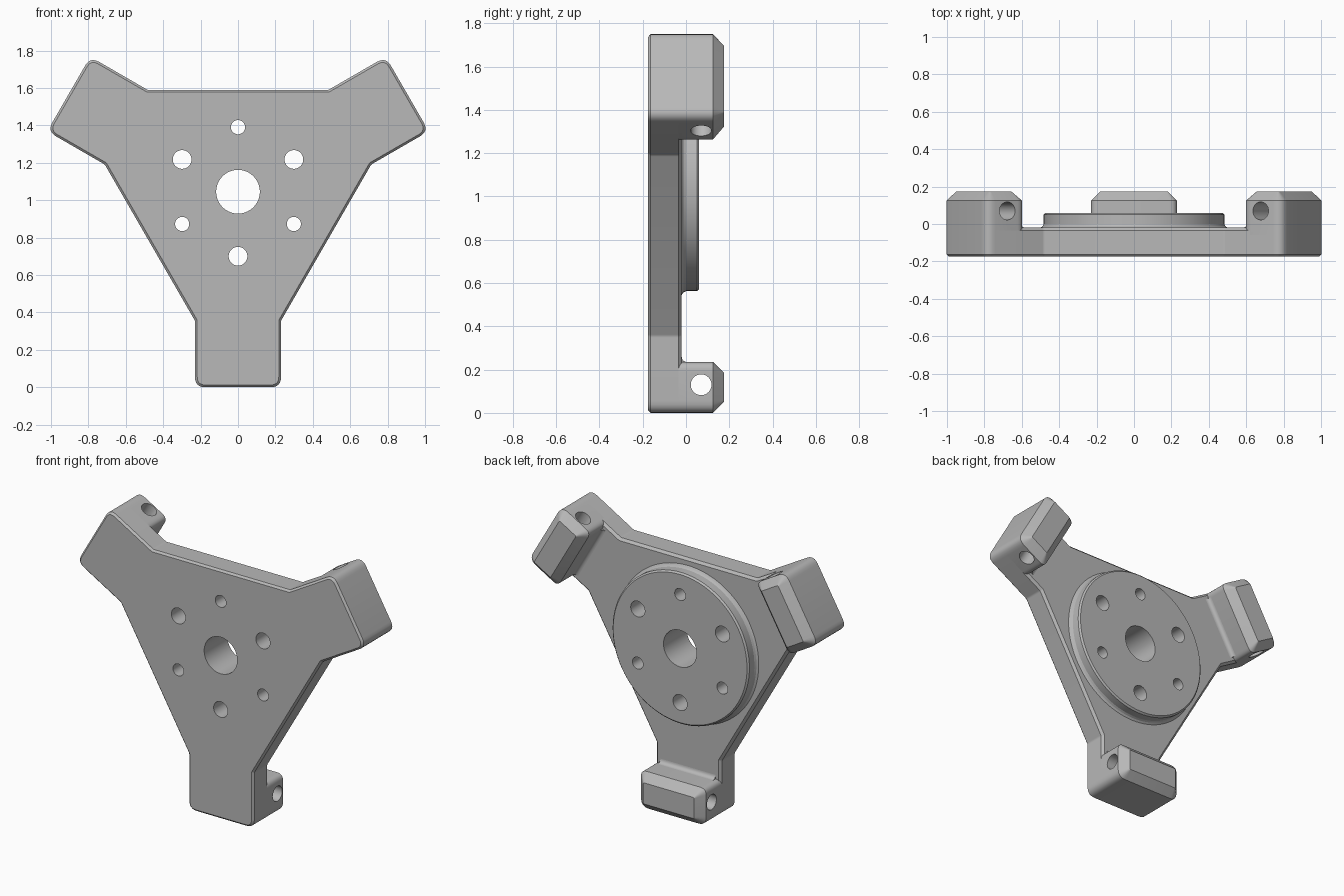
import bpy, bmesh
from math import pi, sin, cos, tan, radians
from mathutils import Vector, Matrix

if "Cube" in bpy.data.objects:
    bpy.data.objects.remove(bpy.data.objects["Cube"])

HUB_Z = 1.045      # height of the hub axis
HALF_W = 0.23      # half width of an arm
FOOT = 0.235       # radial length of a foot
FRONT, PLATE_BACK, FOOT_BACK = -0.175, -0.02, 0.175

grey = bpy.data.materials.new("satin grey")
grey.use_nodes = True
grey.diffuse_color = (0.48, 0.48, 0.48, 1)
grey.node_tree.nodes["Principled BSDF"].inputs["Base Color"].default_value = (0.48, 0.48, 0.48, 1)


def turn(p, angle):
    return Vector((p[0] * cos(angle) - p[1] * sin(angle), p[0] * sin(angle) + p[1] * cos(angle)))


def outline(corners, radii, inset=0.0, steps=6):
    """Counter-clockwise polygon, moved inwards by inset, with rounded corners."""
    n = len(corners)
    moved = []
    for i, p in enumerate(corners):
        a = (p - corners[i - 1]).normalized()
        b = (corners[(i + 1) % n] - p).normalized()
        na, nb = Vector((-a.y, a.x)), Vector((-b.y, b.x))
        moved.append(p + (na + nb) * inset / (1 + na.dot(nb)))
    points = []
    for i, p in enumerate(moved):
        a = (moved[i - 1] - p).normalized()
        b = (moved[(i + 1) % n] - p).normalized()
        reach = max(0.008, radii[i] - inset) * tan((pi - a.angle(b)) / 2)
        for k in range(steps + 1):
            t = k / steps
            points.append(p + a * reach * (1 - t) ** 2 + b * reach * t ** 2)
    return points


def circle(radius, sides=96):
    return [turn((radius, 0), 2 * pi * k / sides) for k in range(sides)]


def loft(name, rings):
    """Skin equal rings of points and cap both ends."""
    bm = bmesh.new()
    loops = [[bm.verts.new(p) for p in ring] for ring in rings]
    n = len(loops[0])
    for low, high in zip(loops, loops[1:]):
        for i in range(n):
            j = (i + 1) % n
            bm.faces.new((low[i], low[j], high[j], high[i]))
    bm.faces.new(loops[0])
    bm.faces.new(loops[-1])
    bmesh.ops.recalc_face_normals(bm, faces=bm.faces)
    mesh = bpy.data.meshes.new(name)
    bm.to_mesh(mesh)
    bm.free()
    mesh.materials.append(grey)
    obj = bpy.data.objects.new(name, mesh)
    bpy.context.collection.objects.link(obj)
    return obj


def at_depth(points, y):
    return [(p.x, y, p.y) for p in points]


def place(obj, angle=0.0):
    """Turn a part around the hub axis and lift it to the hub height."""
    obj.data.transform(Matrix.Translation((0, 0, HUB_Z)) @ Matrix.Rotation(-angle, 4, 'Y'))


def cutter(name, holes, axis):
    bm = bmesh.new()
    for centre, radius in holes:
        spin = Matrix.Rotation(pi / 2, 4, axis)
        bmesh.ops.create_cone(bm, cap_ends=True, segments=40, radius1=radius, radius2=radius,
                              depth=1, matrix=Matrix.Translation(centre) @ spin)
    mesh = bpy.data.meshes.new(name)
    bm.to_mesh(mesh)
    bm.free()
    obj = bpy.data.objects.new(name, mesh)
    bpy.context.collection.objects.link(obj)
    obj.hide_render = True
    return obj


def cut(obj, tool):
    bpy.context.view_layer.objects.active = obj
    mod = obj.modifiers.new("holes", 'BOOLEAN')
    mod.operation = 'DIFFERENCE'
    mod.solver = 'EXACT'
    mod.object = tool
    bpy.ops.object.modifier_apply(modifier=mod.name)


# Three-armed plate with softened front and back edges
arm = [(-HALF_W, -0.69), (-HALF_W, -HUB_Z), (HALF_W, -HUB_Z), (HALF_W, -0.69)]
corners = [turn(p, k * 2 * pi / 3) for k in range(3) for p in arm]
radii = [0.03, 0.055, 0.055, 0.03] * 3
plate = loft("three_arm_plate", [
    at_depth(outline(corners, radii, inset), y) for y, inset in
    ((FRONT, 0.012), (FRONT + 0.012, 0), (PLATE_BACK - 0.015, 0), (PLATE_BACK, 0.015))])

# Raised round boss on the back
boss = loft("round_boss", [
    at_depth(circle(r), y) for y, r in
    ((-0.04, 0.5), (PLATE_BACK, 0.5), (-0.012, 0.489), (0, 0.483), (0.05, 0.483), (0.06, 0.473))])

# Centre bore and ring of alternating bolt holes
holes = [((0, 0, 0), 0.117)]
for k in range(6):
    p = turn((0, 0.345), k * pi / 3)
    holes.append(((p.x, 0, p.y), 0.05 if k % 2 else 0.038))
bores = cutter("bore_cutter", holes, 'X')
parts = [plate, boss]
for part in parts:
    cut(part, bores)
    place(part)

# Chamfered feet with a cross hole, and a fillet at the inner base
inner = -HUB_Z + FOOT
foot_corners = [Vector(p) for p in ((-HALF_W, -HUB_Z), (HALF_W, -HUB_Z),
                                    (HALF_W, inner), (-HALF_W, inner))]
foot_radii = [0.055, 0.055, 0.04, 0.04]
pin = cutter("pin_cutter", [((0, 0.07, -HUB_Z + 0.13), 0.048)], 'Y')
for side, angle in (("bottom", 0), ("left", 2 * pi / 3), ("right", -2 * pi / 3)):
    foot = loft(side + "_foot", [
        at_depth(outline(foot_corners, foot_radii, inset), y) for y, inset in
        ((-0.06, 0), (FOOT_BACK - 0.05, 0), (FOOT_BACK, 0.05))])
    cut(foot, pin)
    r = 0.025
    curve = [(inner + r * (1 - sin(t)), PLATE_BACK + r * (1 - cos(t)))
             for t in (k * pi / 12 for k in range(7))]
    section = curve + [(inner - 0.01, PLATE_BACK + r), (inner - 0.01, -0.03), (inner + r, -0.03)]
    fillet = loft(side + "_foot_fillet", [[(x, y, v) for v, y in section] for x in (-0.195, 0.195)])
    for part in (foot, fillet):
        place(part, angle)
        parts.append(part)

for tool in (bores, pin):
    bpy.data.objects.remove(tool)

# Smooth rounded areas, crisp chamfers
bpy.ops.object.select_all(action='DESELECT')
for part in parts:
    part.select_set(True)
bpy.context.view_layer.objects.active = plate
bpy.ops.object.shade_smooth_by_angle(angle=radians(25))
